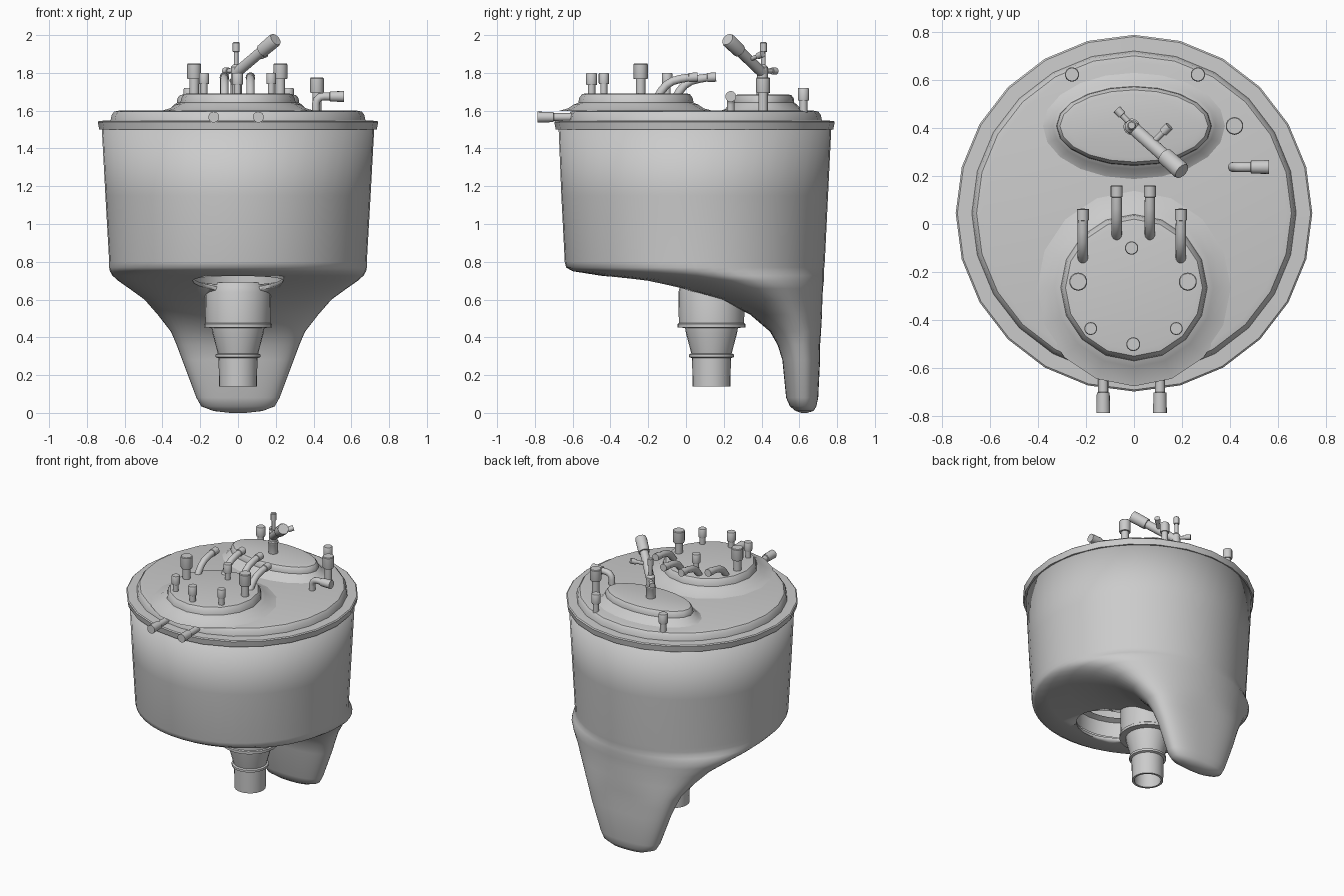
import bpy, bmesh
from math import sin, cos, pi, copysign, radians
from mathutils import Vector

if "Cube" in bpy.data.objects:
    bpy.data.objects.remove(bpy.data.objects["Cube"])


def finish(name, bm, angle=35):
    bmesh.ops.remove_doubles(bm, verts=bm.verts, dist=1e-5)
    bmesh.ops.recalc_face_normals(bm, faces=bm.faces)
    me = bpy.data.meshes.new(name)
    bm.to_mesh(me)
    bm.free()
    ob = bpy.data.objects.new(name, me)
    bpy.context.collection.objects.link(ob)
    bpy.ops.object.select_all(action='DESELECT')
    ob.select_set(True)
    bpy.context.view_layer.objects.active = ob
    bpy.ops.object.shade_smooth_by_angle(angle=radians(angle))
    return ob


def loft(name, rings, caps=(True, True), angle=35):
    """Skin a list of equally long point rings."""
    bm = bmesh.new()
    vs = [[bm.verts.new(p) for p in r] for r in rings]
    n = len(rings[0])
    for a, b in zip(vs, vs[1:]):
        for i in range(n):
            bm.faces.new((a[i], a[(i + 1) % n], b[(i + 1) % n], b[i]))
    if caps[0]:
        bm.faces.new(vs[0])
    if caps[1]:
        bm.faces.new(vs[-1])
    return finish(name, bm, angle)


def lathe(name, profile, x, y, seg=24, squash=None, caps=(True, True), shear=0):
    """Turned part; squash=(dx) widens x by a constant, shear tilts z along y."""
    rings = []
    for r, z in profile:
        rx = r + (squash or 0)
        rings.append([(x + rx * sin(2 * pi * i / seg), y + r * cos(2 * pi * i / seg),
                       z + shear * r * cos(2 * pi * i / seg)) for i in range(seg)])
    return loft(name, rings, caps)


def tube(name, pts, seg=14):
    """Sweep a circle along (x, y, z, radius) points."""
    ps = [Vector(p[:3]) for p in pts]
    n = len(ps)
    dirs = []
    for i in range(n):
        d = Vector()
        if i:
            d += (ps[i] - ps[i - 1]).normalized()
        if i < n - 1:
            d += (ps[i + 1] - ps[i]).normalized()
        dirs.append(d.normalized())
    u = dirs[0].orthogonal().normalized()
    rings = []
    for i, d in enumerate(dirs):
        if i:
            u = dirs[i - 1].rotation_difference(d) @ u
        w = d.cross(u)
        rings.append([ps[i] + pts[i][3] * (u * cos(2 * pi * k / seg) + w * sin(2 * pi * k / seg))
                      for k in range(seg)])
    return loft(name, rings, angle=50)


# Tub: elliptical sections (z, half width, front y, back y) running down into the rear sump
sections = [(1.52, .722, -.675, .77), (1.15, .702, -.66, .752), (.80, .682, -.642, .735),
            (.77, .682, -.635, .732), (.75, .678, -.60, .73), (.727, .665, -.455, .73),
            (.70, .635, -.24, .73), (.658, .575, -.03, .725), (.60, .495, .18, .722),
            (.52, .425, .34, .72), (.43, .355, .445, .715), (.36, .325, .485, .71),
            (.28, .295, .51, .71), (.08, .22, .53, .70), (.035, .195, .55, .69),
            (.01, .13, .58, .675), (0, .04, .61, .64)]
rings = []
for z, hw, yf, yb in sections:
    e = .82 if z < .45 else 1
    ring = []
    for i in range(48):
        s, c = sin(2 * pi * i / 48), cos(2 * pi * i / 48)
        ring.append((hw * copysign(abs(s) ** e, s),
                     (yf + yb) / 2 + (yb - yf) / 2 * copysign(abs(c) ** e, c), z))
    rings.append(ring)
tub = loft("tub", rings, (False, True), 50)
shell = tub.modifiers.new("shell", 'SOLIDIFY')
shell.thickness = .02
shell.offset = -1

# Round opening in the underside, with its inner collar
cutter = lathe("opening_cutter", [(.24, .5), (.24, .9)], 0, -.2)
cutter.hide_render = True
cutter.hide_set(True)
cut = tub.modifiers.new("opening", 'BOOLEAN')
cut.object = cutter
cut.solver = 'EXACT'
lathe("opening_collar", [(.245, .715), (.24, .82), (.2, .84)], 0, -.2,
      caps=(False, False), shear=-.17)

# Drain pipe, hollow at the lower end
lathe("drain_pipe", [(.16, .69), (.168, .665), (.175, .64), (.173, .475), (.18, .47), (.18, .452),
                     (.14, .45), (.135, .42), (.107, .315), (.118, .31), (.118, .295), (.103, .29),
                     (.1, .14), (.085, .14), (.085, .4)], 0, .135)

# Lid and its two raised bosses
lathe("lid", [(.71, 1.5), (.735, 1.5), (.742, 1.54), (.735, 1.546), (.675, 1.548), (.668, 1.58),
              (.655, 1.595), (.63, 1.6), (.01, 1.6)], 0, .045, caps=(False, True))
lathe("front_boss", [(.41, 1.598), (.36, 1.612), (.33, 1.632), (.305, 1.642), (.3, 1.668),
                     (.285, 1.688), (.26, 1.692)], 0, -.265, 16, caps=(False, True))
lathe("rear_boss", [(.225, 1.598), (.2, 1.61), (.18, 1.632), (.165, 1.642), (.163, 1.665),
                    (.15, 1.682), (.13, 1.686)], 0, .408, 20, .158, caps=(False, True))


# Plugs: narrow stem with a wider cap
def plug(name, x, y, base, top, r):
    h = r * 2.2
    lathe(name, [(r * .68, base - .01), (r * .68, top - h), (r * .95, top - h), (r, top - h + .006),
                 (r, top - .005), (r * .9, top)], x, y, 14)


for side, x in (("left", -.232), ("right", .224)):
    plug("large_plug_" + side, x, -.24, 1.69, 1.85, .038)
for side, x in (("left", -.18), ("right", .176)):
    plug("small_plug_" + side, x, -.435, 1.69, 1.80, .027)
plug("small_plug_front", -.003, -.5, 1.69, 1.80, .029)
plug("small_plug_back", -.01, -.1, 1.69, 1.80, .028)
plug("lid_plug_left", -.258, .622, 1.6, 1.72, .03)
plug("lid_plug_right", .266, .622, 1.6, 1.72, .03)
plug("lid_plug_large", .418, .408, 1.6, 1.775, .037)

# Four bent hoses on the front boss
for i, (x, y) in enumerate([(-.213, 0), (-.072, .097), (.066, .097), (.195, 0)]):
    path = [(-.145, 1.68, .022), (-.13, 1.705, .022), (-.105, 1.735, .022), (-.07, 1.757, .022),
            (-.03, 1.768, .022), (.015, 1.775, .021), (.016, 1.775, .025), (.062, 1.778, .025)]
    tube(f"bent_hose_{i + 1}", [(x, y + py, pz, r) for py, pz, r in path])

# Elbow on the right of the lid
tube("side_elbow", [(.412, .237, 1.59, .021), (.412, .237, 1.635, .021), (.418, .237, 1.657, .021),
                    (.434, .237, 1.671, .021), (.455, .237, 1.675, .021), (.485, .237, 1.675, .021),
                    (.487, .237, 1.675, .027), (.562, .237, 1.675, .029)])

# Two front nozzles
for side, x in (("left", -.128), ("right", .108)):
    tube("front_nozzle_" + side, [(x, -.56, 1.566, .021), (x, -.70, 1.566, .021),
                                  (x, -.702, 1.566, .027), (x, -.786, 1.566, .029)])

# Valve tree on the rear boss
lathe("valve_stem", [(.031, 1.67), (.031, 1.75), (.034, 1.755), (.034, 1.765), (.028, 1.77),
                     (.028, 1.83), (.015, 1.845)], -.01, .405, 16)
lathe("valve_needle", [(.012, 1.82), (.012, 1.91), (.018, 1.912), (.018, 1.958), (.014, 1.963)],
      -.01, .41, 12)
a, b = Vector((-.01, .405, 1.80)), Vector((.193, .225, 1.972))
tube("valve_arm", [(*a.lerp(b, t), r) for t, r in
                   [(0, .028), (.68, .028), (.685, .036), (.99, .038), (1.03, .034)]], 16)
for name, a, b in (("valve_tap_back", (-.01, .41, 1.81), (-.072, .478, 1.81)),
                   ("valve_tap_side", (.075, .335, 1.87), (.147, .407, 1.90))):
    a, b = Vector(a), Vector(b)
    tube(name, [(*a.lerp(b, t), r) for t, r in
                [(0, .012), (.64, .012), (.65, .018), (1, .018)]], 12)
